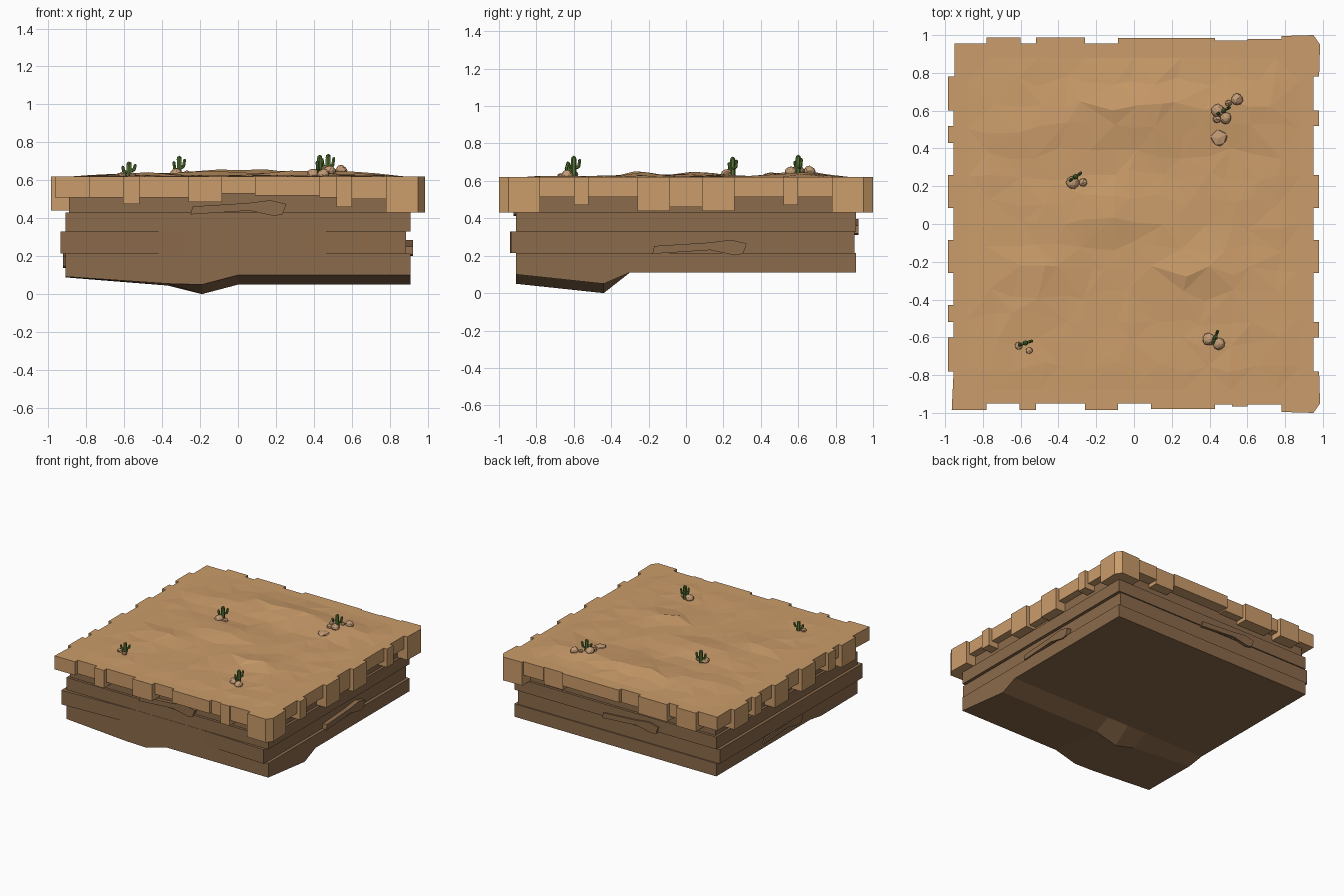
import bpy, bmesh, math, random
from mathutils import Vector, Matrix

if "Cube" in bpy.data.objects:
    bpy.data.objects.remove(bpy.data.objects["Cube"])

random.seed(4)

def material(name, r, g, b):
    m = bpy.data.materials.new(name)
    m.diffuse_color = (r, g, b, 1)
    m.use_nodes = True
    m.node_tree.nodes["Principled BSDF"].inputs["Base Color"].default_value = m.diffuse_color
    return m

SAND = material("sand", 0.60, 0.335, 0.145)
SOIL = material("soil", 0.26, 0.145, 0.07)
GREEN = material("cactus_green", 0.10, 0.19, 0.035)
STONE = material("stone", 0.55, 0.33, 0.18)

def finish(name, bm, mat):
    bmesh.ops.recalc_face_normals(bm, faces=bm.faces)
    me = bpy.data.meshes.new(name)
    bm.to_mesh(me)
    bm.free()
    me.materials.append(mat)
    ob = bpy.data.objects.new(name, me)
    bpy.context.collection.objects.link(ob)

def prism(bm, pts, z0, z1):
    lo = [bm.verts.new((x, y, z0)) for x, y in pts]
    hi = [bm.verts.new((x, y, z1)) for x, y in pts]
    bm.faces.new(lo[::-1])
    bm.faces.new(hi)
    n = len(pts)
    for i in range(n):
        j = (i + 1) % n
        bm.faces.new((lo[i], lo[j], hi[j], hi[i]))

def turn(u, d, k):
    # point u along side k, d outward (0 front, 1 right, 2 back, 3 left)
    return [(u, -d), (d, u), (-u, d), (-d, -u)][k]

# soil strata
for name, pts, z0, z1 in [
    ("upper_soil_layer", [(-.89, -.89), (.89, -.89), (.89, .89), (-.89, .89)], .43, .60),
    ("second_soil_layer", [(-.91, -.91), (.91, -.91), (.91, .91), (-.91, .91)], .33, .43),
    ("third_soil_layer", [(-.935, -.94), (-.28, -.912), (.32, -.912), (.885, -.935),
                          (.885, .90), (-.935, .90)], .215, .33)]:
    bm = bmesh.new()
    prism(bm, pts, z0, z1)
    finish(name, bm, SOIL)

# bottom layer with a broken underside
xs = [-.91, -.37, -.19, 0, .91]
ys = [-.91, -.44, -.30, .91]
depth = [[.092, .055, .05, .10, .10],
         [.088, .045, 0, .05, .05],
         [.11] * 5, [.11] * 5]
bm = bmesh.new()
low = [[bm.verts.new((x, y, depth[j][i])) for i, x in enumerate(xs)] for j, y in enumerate(ys)]
for j in range(3):
    for i in range(4):
        bm.faces.new((low[j][i], low[j + 1][i], low[j + 1][i + 1], low[j][i + 1]))
rim = low[0] + [r[-1] for r in low[1:]] + low[3][-2::-1] + [low[2][0], low[1][0]]
top = [bm.verts.new((v.co.x, v.co.y, .215)) for v in rim]
for i in range(len(rim)):
    j = (i + 1) % len(rim)
    bm.faces.new((rim[i], rim[j], top[j], top[i]))
bm.faces.new(top)
finish("bottom_soil_layer", bm, SOIL)

# chipped slabs on each side
chip = [(-.25, .42), (-.24, .462), (.05, .48), (.17, .495), (.255, .475),
        (.235, .42), (.19, .412), (.06, .44)]
for k, du, dz in [(0, 0, 0), (1, .07, -.21), (2, .14, -.10), (3, -.06, -.275)]:
    bm = bmesh.new()
    rings = [[bm.verts.new((*turn(u + du, d, k), z + dz)) for u, z in chip] for d in (.87, .922)]
    bm.faces.new(rings[0])
    bm.faces.new(rings[1])
    for i in range(8):
        j = (i + 1) % 8
        bm.faces.new((rings[0][i], rings[0][j], rings[1][j], rings[1][i]))
    finish("soil_chip_" + ("front", "right", "back", "left")[k], bm, SOIL)

# sand rim: hanging blocks (start, end, outward reach, bottom)
sides = [
    [(-.78, -.605, .95, .51), (-.605, -.52, .985, .475), (-.52, -.26, .95, .51),
     (-.26, -.085, .985, .485), (-.085, .09, .95, .53), (.09, .43, .98, .52),
     (.43, .52, .955, .51), (.52, .6, .965, .46), (.6, .78, .955, .50)],
    [(-.78, -.6, .95, .515), (-.6, -.52, .98, .47), (-.52, -.26, .95, .515),
     (-.26, -.085, .98, .44), (-.085, .085, .95, .46), (.085, .26, .98, .44),
     (.26, .52, .95, .515), (.52, .6, .98, .47), (.6, .78, .95, .515)],
    [(-.78, -.6, .98, .51), (-.6, -.43, .972, .48), (-.43, .085, .985, .52),
     (.085, .26, .955, .51), (.26, .52, .988, .48), (.52, .6, .955, .515), (.6, .78, .988, .47)],
    [(-.78, -.6, .985, .46), (-.6, -.52, .955, .515), (-.52, -.43, .985, .47),
     (-.43, -.26, .955, .515), (-.26, -.085, .985, .44), (-.085, .085, .955, .50),
     (.085, .26, .985, .44), (.26, .43, .955, .515), (.43, .52, .985, .47),
     (.52, .6, .955, .515), (.6, .78, .985, .44)]]
bm = bmesh.new()
for k, side in enumerate(sides):
    for a, b, out, z in side:
        prism(bm, [turn(u, d, k) for u, d in [(a, .88), (a, out), (b, out), (b, .88)]], z, .62)
# corner blocks, right pair long and chamfered
for sx, sy, tip, z in [(1, -1, [(.78, .995), (.95, 1), (.985, .95), (.98, .78)], .43),
                       (1, 1, [(.78, .995), (.95, 1), (.985, .95), (.98, .78)], .43),
                       (-1, -1, [(.78, .985), (.965, .985), (.955, .78)], .51),
                       (-1, 1, [(.78, .955), (.95, .955), (.95, .78)], .51)]:
    ring = tip + [(.88, .78), (.88, .88), (.78, .88)]
    prism(bm, [(sx * x, sy * y) for x, y in ring], z, .62)
finish("sand_rim", bm, SAND)

# faceted dunes: x, y, x spread, y spread, height
dunes = [(.05, .62, .40, .13, .035), (.30, -.24, .22, .09, .03), (-.50, -.26, .20, .09, .022),
         (-.15, .05, .35, .14, .025), (.60, .62, .20, .12, .016), (-.55, .52, .2, .08, .015)]

def ground(x, y):
    h = sum(a * math.exp(-((x - cx) / sx) ** 2 - ((y - cy) / sy) ** 2) for cx, cy, sx, sy, a in dunes)
    return .62 + h * min(1, (.88 - max(abs(x), abs(y))) / .2)

N = 14
bm = bmesh.new()
grid = []
for j in range(N + 1):
    row = []
    for i in range(N + 1):
        x, y = -.88 + 1.76 * i / N, -.88 + 1.76 * j / N
        z = .62
        if 0 < i < N and 0 < j < N:
            x += random.uniform(-.035, .035)
            y += random.uniform(-.035, .035)
            z = ground(x, y) + random.uniform(0, .007)
        row.append(bm.verts.new((x, y, z)))
    grid.append(row)
for j in range(N):
    for i in range(N):
        a, b, c, d = grid[j][i], grid[j][i + 1], grid[j + 1][i + 1], grid[j + 1][i]
        for f in ([(a, b, c), (a, c, d)] if (i + j) % 2 else [(a, b, d), (b, c, d)]):
            bm.faces.new(f)
finish("sand_dunes", bm, SAND)

# cacti
def limb(bm, p, q, r):
    p, q = Vector(p), Vector(q)
    v = q - p
    rot = v.to_track_quat('Z', 'Y').to_matrix().to_4x4()
    bmesh.ops.create_cone(bm, cap_ends=True, segments=6, radius1=r, radius2=r * .95,
                          depth=v.length, matrix=Matrix.Translation((p + q) / 2) @ rot)
    bmesh.ops.create_icosphere(bm, subdivisions=1, radius=r, matrix=Matrix.Translation(q))

for n, (x, y, top_z, ang) in enumerate([(.43, -.60, .72, 1.2), (.475, .60, .725, .5),
                                        (-.31, .25, .715, .6), (-.575, -.63, .685, .3)]):
    bm = bmesh.new()
    z0 = .615
    h = top_z - z0
    limb(bm, (x, y, z0), (x, y, top_z), .015)
    for s, f in [(1, .48), (-1, .35)]:
        dx, dy = s * math.cos(ang), s * math.sin(ang)
        elbow = (x + dx * .028, y + dy * .028, z0 + h * (f + .1))
        limb(bm, (x, y, z0 + h * f), elbow, .009)
        limb(bm, elbow, (x + dx * .034, y + dy * .034, z0 + h * (f + .42)), .009)
    finish("cactus_%d" % (n + 1), bm, GREEN)

# stones: x, y, radius, flattening
stones = [(.445, .60, .035, .9), (.485, .56, .032, .9), (.44, .555, .025, .9), (.50, .64, .02, .9),
          (.545, .66, .032, .9), (.45, .455, .048, .35), (-.325, .22, .035, .8), (-.27, .22, .026, .8),
          (.395, -.61, .034, .9), (.45, -.635, .032, .9), (-.61, -.645, .024, .8), (-.555, -.67, .02, .8)]
for n, (x, y, r, flat) in enumerate(stones):
    bm = bmesh.new()
    bmesh.ops.create_icosphere(bm, subdivisions=2 if r > .03 and flat > .5 else 1, radius=r)
    for v in bm.verts:
        v.co *= random.uniform(.9, 1.05)
    turned = Matrix.Rotation(n * 1.1, 4, 'Z')
    place = Matrix.Translation((x, y, ground(x, y) + r * flat * .4))
    bm.transform(place @ Matrix.Diagonal((1, 1, flat, 1)) @ turned)
    finish("stone_%d" % (n + 1), bm, STONE)
